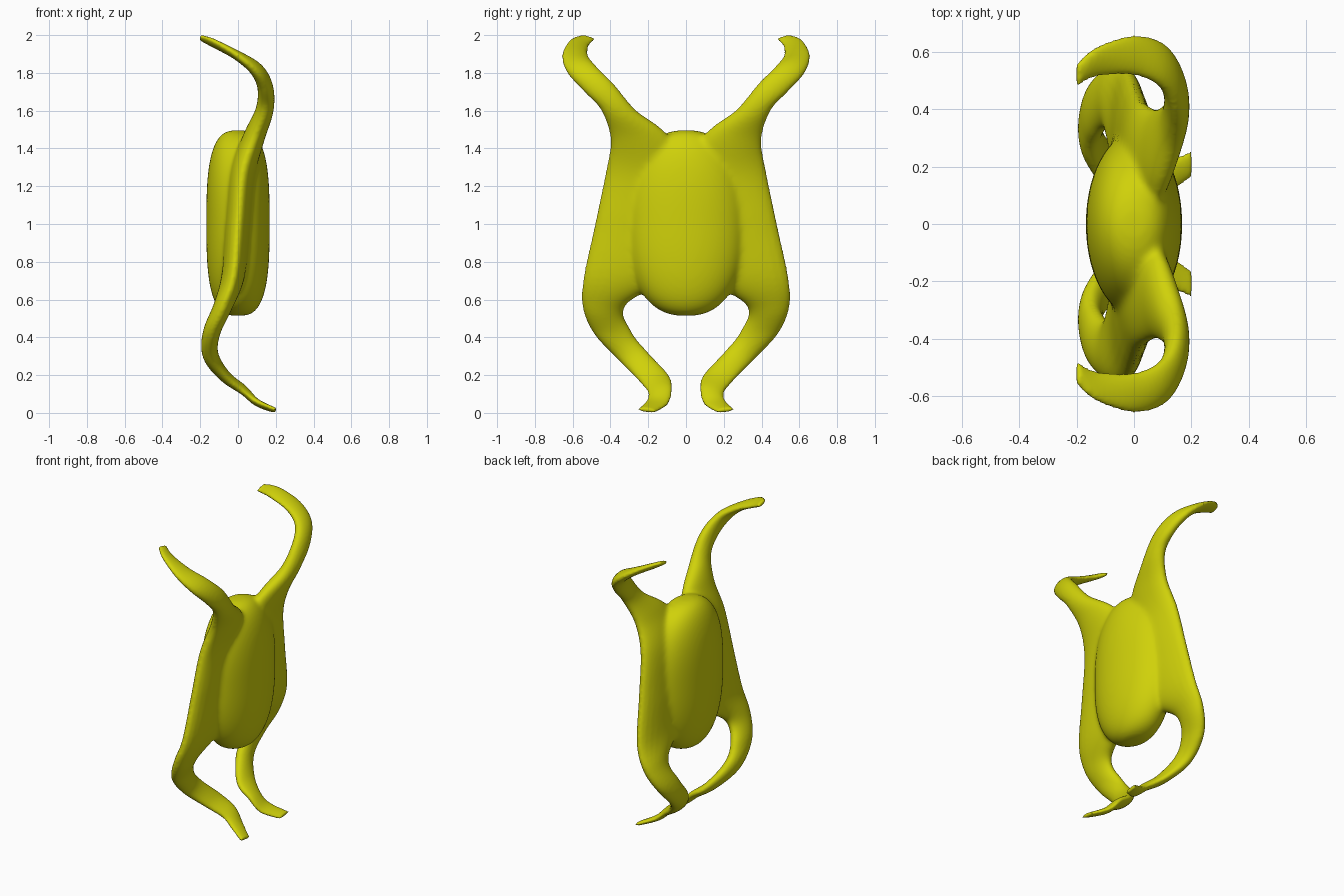
import bpy, bmesh, math
from mathutils import Vector

if "Cube" in bpy.data.objects:
    bpy.data.objects.remove(bpy.data.objects["Cube"], do_unlink=True)

mat = bpy.data.materials.new("olive yellow")
mat.use_nodes = True
COLOUR = (0.63, 0.64, 0.003, 1)
mat.diffuse_color = COLOUR
mat.node_tree.nodes["Principled BSDF"].inputs["Base Color"].default_value = COLOUR

# Side limb stations: outer y, outer z, inner y, inner z, x, half thickness
LIMB = [
    (.55, 1.995, .485, 1.98, -.2, .013),
    (.61, 1.97, .52, 1.945, -.13, .019),
    (.65, 1.89, .525, 1.89, 0, .026),
    (.62, 1.8, .48, 1.83, .1, .036),
    (.53, 1.7, .39, 1.74, .145, .042),
    (.44, 1.6, .27, 1.6, .14, .048),
    (.395, 1.45, .1, 1.47, .085, .058),
    (.42, 1.27, 0, 1.27, .025, .068),
    (.475, 1, 0, 1, 0, .068),
    (.535, .72, .08, .74, -.025, .062),
    (.54, .56, .325, .57, -.08, .05),
    (.48, .42, .295, .43, -.14, .046),
    (.36, .29, .21, .32, -.145, .042),
    (.26, .19, .1, .2, -.07, .032),
    (.195, .11, .08, .13, .03, .024),
    (.205, .06, .1, .05, .1, .019),
    (.25, .018, .17, .006, .2, .013),
]


def spline(rows, steps):
    """Catmull-Rom resampling of rows of numbers."""
    rows = [Vector(r) for r in rows]
    out = []
    for i in range(len(rows) - 1):
        a, b, c, d = (rows[min(max(i + k, 0), len(rows) - 1)] for k in (-1, 0, 1, 2))
        for s in range(steps):
            t = s / steps
            out.append(b + (c - a) * (t / 2) + (a * 2 - b * 5 + c * 4 - d) * (t * t / 2)
                       + (b * 3 - a - c * 3 + d) * (t ** 3 / 2))
    return out + [rows[-1]]


def loft(bm, rings):
    """Skin a list of closed rings and cap both ends."""
    loops = [[bm.verts.new(p) for p in ring] for ring in rings]
    n = len(loops[0])
    for a, b in zip(loops, loops[1:]):
        for i in range(n):
            bm.faces.new((a[i], a[(i + 1) % n], b[(i + 1) % n], b[i]))
    bm.faces.new(loops[0])
    bm.faces.new(loops[-1])


def ellipse(centre, u, v, n):
    return [centre + u * math.cos(math.tau * i / n) + v * math.sin(math.tau * i / n)
            for i in range(n)]


def apply_modifiers(obj):
    bpy.ops.object.select_all(action="DESELECT")
    obj.select_set(True)
    bpy.context.view_layer.objects.active = obj
    bpy.ops.object.convert(target="MESH")


bm = bmesh.new()

# Rounded central body, fuller in thickness than in breadth towards its ends
rings = []
for k in range(1, 48):
    h = -math.cos(math.pi * k / 48)
    thick = .168 * (1 - abs(h) ** 3) ** (1 / 3)
    broad = .315 * (1 - abs(h) ** 2.4) ** (1 / 2.4)
    rings.append(ellipse(Vector((0, 0, 1.005 + .492 * h)),
                         Vector((thick, 0, 0)), Vector((0, broad, 0)), 48))
loft(bm, rings)

# Twisting ribbon limbs, one on each side
stations = spline(LIMB, 6)
for side in (1, -1):
    edges = [(Vector((s[4], side * s[0], s[1])), Vector((s[4], side * s[2], s[3])))
             for s in stations]
    mids = [(a + b) / 2 for a, b in edges]
    rings = []
    for i, (a, b) in enumerate(edges):
        tangent = mids[min(i + 1, len(mids) - 1)] - mids[max(i - 1, 0)]
        width = (a - b) / 2
        normal = tangent.cross(width).normalized() * stations[i][5]
        width += width.normalized() * .007
        rings.append(ellipse(mids[i], width, normal, 24))
    loft(bm, rings)

bmesh.ops.recalc_face_normals(bm, faces=bm.faces[:])
mesh = bpy.data.meshes.new("body_with_limbs")
bm.to_mesh(mesh)
bm.free()
obj = bpy.data.objects.new("body_with_limbs", mesh)
bpy.context.collection.objects.link(obj)

# Fuse the parts into one skin
fuse = obj.modifiers.new("fuse", "REMESH")
fuse.mode = "VOXEL"
fuse.voxel_size = .009
apply_modifiers(obj)

# Soften the joints strongly around the body and lightly along the limbs
torso = obj.vertex_groups.new(name="torso")
for v in obj.data.vertices:
    inside = min(1, max(0, (.62 - abs(v.co.z - 1.02)) / .2))
    inside *= min(1, max(0, (.45 - abs(v.co.y)) / .1))
    torso.add([v.index], .12 + .88 * inside, "REPLACE")
soften = obj.modifiers.new("soften", "SMOOTH")
soften.factor = .5
soften.iterations = 45
soften.vertex_group = torso.name
apply_modifiers(obj)

obj.data.materials.clear()
obj.data.materials.append(mat)
bpy.ops.object.shade_smooth()
